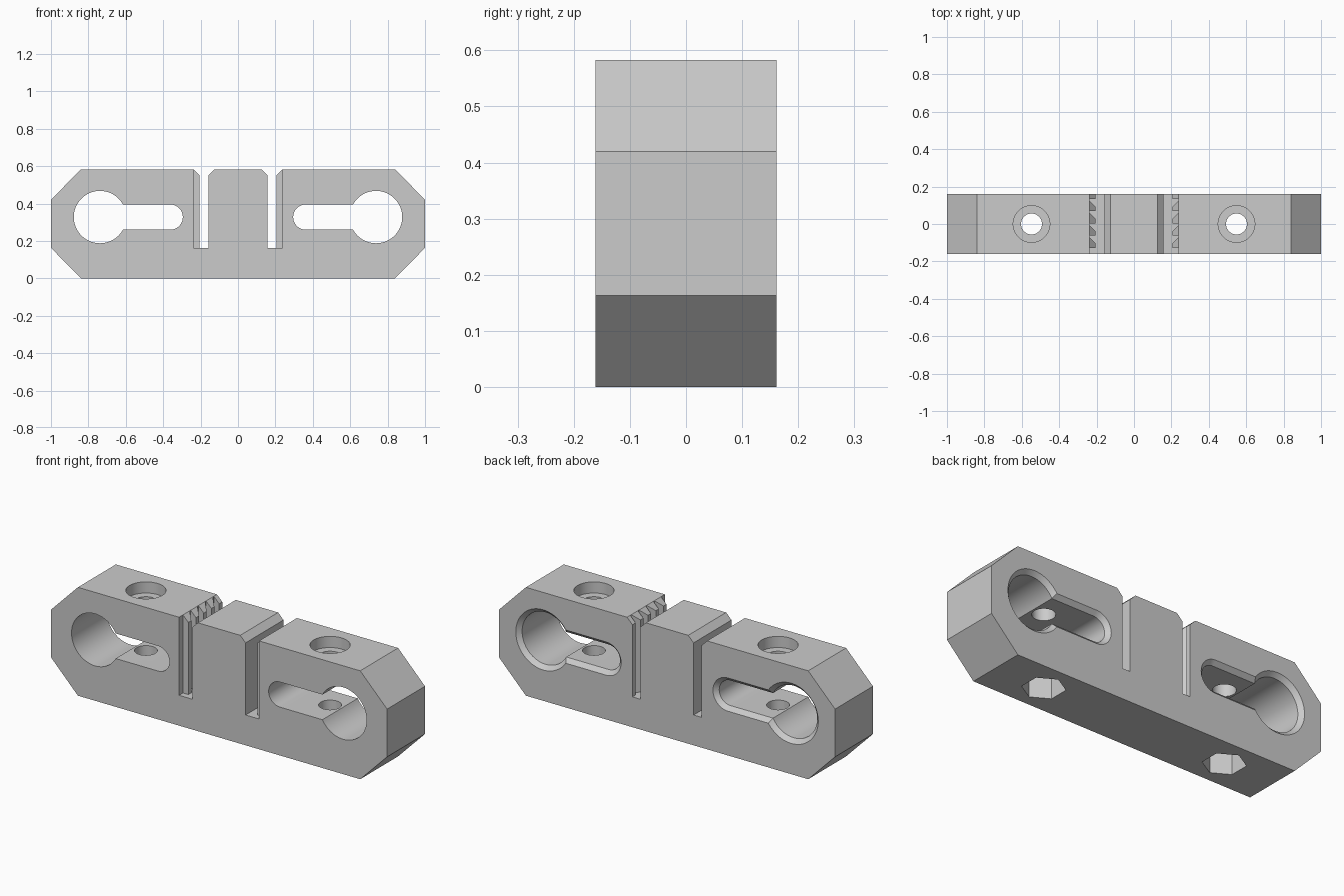
import bpy, bmesh
from math import pi, asin, cos, sin, radians

if "Cube" in bpy.data.objects:
    bpy.data.objects.remove(bpy.data.objects["Cube"])

HALF_Y, TOP = 0.161, 0.583          # block half depth and height
WALL, TIP, MID = 0.238, 0.206, 0.158  # slot: groove root, tooth tip, centre block
FLOOR = 0.163                       # slot floor height
HOLE_X, AXIS_Z = 0.548, 0.3275


def loft(name, rings):
    """Closed solid through a list of rings with equal point counts."""
    bm = bmesh.new()
    loops = [[bm.verts.new(p) for p in ring] for ring in rings]
    for a, b in zip(loops, loops[1:]):
        for i in range(len(a)):
            j = (i + 1) % len(a)
            bm.faces.new((a[i], a[j], b[j], b[i]))
    bm.faces.new(loops[0])
    bm.faces.new(loops[-1])
    bmesh.ops.recalc_face_normals(bm, faces=bm.faces)
    mesh = bpy.data.meshes.new(name)
    bm.to_mesh(mesh)
    bm.free()
    obj = bpy.data.objects.new(name, mesh)
    bpy.context.collection.objects.link(obj)
    return obj


def prism_y(name, pts, y0, y1):
    return loft(name, [[(x, y, z) for x, z in pts] for y in (y0, y1)])


def prism_z(name, pts, z0, z1):
    return loft(name, [[(x, y, z) for x, y in pts] for z in (z0, z1)])


def disc(x, r, n, start=0.0):
    return [(x + r * cos(start + 2 * pi * i / n), r * sin(start + 2 * pi * i / n))
            for i in range(n)]


def keyhole(s, y, d):
    """Bearing bore joined to a round-ended slot, grown outward by d."""
    big, small = 0.14 + d, 0.0675 + d
    a = asin(small / big)
    pts = [(0.738 + -big * cos(t), big * sin(t))
           for t in (a + (2 * pi - 2 * a) * i / 64 for i in range(65))]
    pts += [(0.3625 - small * cos(t), small * sin(t))
            for t in (-pi / 2 + pi * i / 24 for i in range(25))]
    return [(s * x, y, AXIS_Z + z) for x, z in pts]


# Block outline with two belt slots
half = [(MID, FLOOR), (MID, TOP - 0.032), (MID - 0.032, TOP)]
side = [(0.84, 0), (1, FLOOR), (1, 0.42), (0.84, TOP), (WALL, TOP),
        (TIP, TOP - 0.032), (TIP, FLOOR)] + half
outline = side + [(-x, z) for x, z in reversed(side)]
body = prism_y("clamp_block", outline, -HALF_Y, HALF_Y)

cutters = []
for s in (-1, 1):
    # Keyhole bore, chamfered on the back
    c = 0.022
    steps = [(-0.2, 0), (HALF_Y - c, 0), (HALF_Y, c), (HALF_Y + 0.01, c + 0.01)]
    cutters.append(loft("bore_cutter", [keyhole(s, y, d) for y, d in steps]))
    # Screw hole, counterbore and hexagonal nut pocket
    x = s * HOLE_X
    cutters.append(prism_z("screw_cutter", disc(x, 0.056, 48), -0.1, 0.7))
    cutters.append(prism_z("head_cutter", disc(x, 0.098, 64), TOP - 0.06, 0.7))
    cutters.append(prism_z("nut_cutter", disc(x, 0.105, 6, pi / 2), -0.1, 0.12))
    # Sawtooth belt grooves
    pitch, first = 0.0655, -0.128
    for i in range(5):
        y1 = first + pitch * i
        y0 = y1 - pitch + 0.025
        pts = [(TIP - 0.02, y0 - 0.02), (WALL, y0 + 0.032), (WALL, y1), (TIP - 0.02, y1)]
        if i == 0:
            pts[0], pts[1] = (TIP - 0.02, -0.2), (WALL, -0.2)
        cutters.append(prism_z("groove_cutter", [(s * px, py) for px, py in pts], FLOOR, 0.7))

bpy.context.view_layer.objects.active = body
body.select_set(True)
for cut in cutters:
    cut.hide_render = True
    mod = body.modifiers.new("cut", "BOOLEAN")
    mod.operation, mod.solver, mod.object = "DIFFERENCE", "EXACT", cut
    bpy.ops.object.modifier_apply(modifier=mod.name)
    bpy.data.objects.remove(cut)

# Single grey finish
grey = bpy.data.materials.new("plain_grey")
grey.use_nodes = True
colour = (0.6, 0.6, 0.6, 1)
grey.diffuse_color = colour
grey.node_tree.nodes["Principled BSDF"].inputs["Base Color"].default_value = colour
body.data.materials.clear()
body.data.materials.append(grey)
bpy.ops.object.shade_smooth_by_angle(angle=radians(30))
